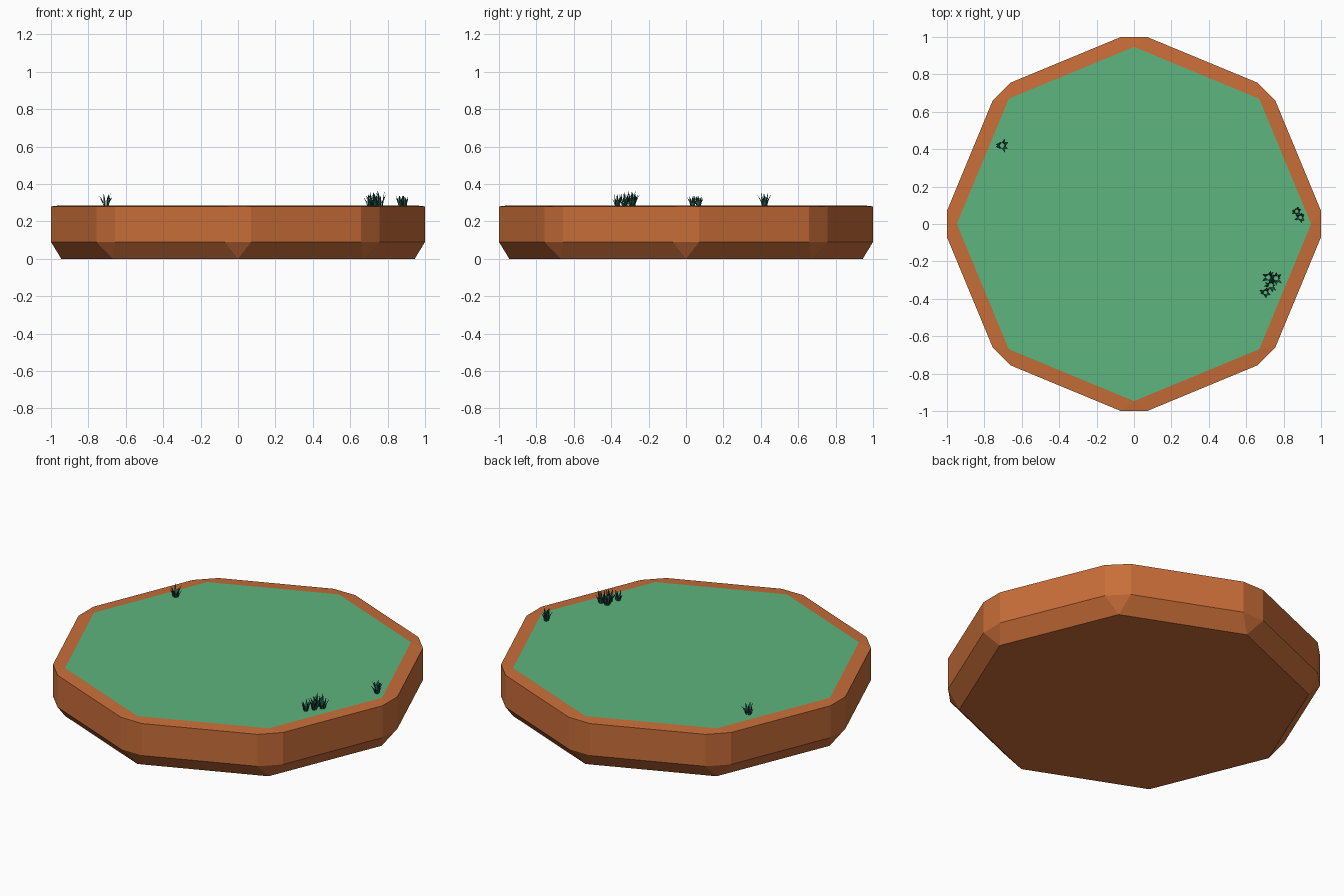
import bpy, bmesh, random
from math import cos, sin, pi
from mathutils import Vector

if "Cube" in bpy.data.objects:
    bpy.data.objects.remove(bpy.data.objects["Cube"])

random.seed(4)
TOP = 0.286


def material(name, rgb):
    m = bpy.data.materials.new(name)
    m.diffuse_color = (*rgb, 1)
    m.use_nodes = True
    m.node_tree.nodes["Principled BSDF"].inputs["Base Color"].default_value = m.diffuse_color
    return m


earth = material("earth", (0.58, 0.155, 0.04))
turf = material("turf", (0.11, 0.46, 0.21))
blade_green = material("blade_green", (0.015, 0.10, 0.075))


def finish(bm, name, *mats):
    me = bpy.data.meshes.new(name)
    bm.to_mesh(me)
    bm.free()
    for m in mats:
        me.materials.append(m)
    ob = bpy.data.objects.new(name, me)
    bpy.context.collection.objects.link(ob)
    return ob


# Octagonal ground slab: clipped corners on the wall, sharp octagons above and below
bm = bmesh.new()


def octagon(r, z):
    return [bm.verts.new((r * cos(k * pi / 4), r * sin(k * pi / 4), z)) for k in range(8)]


def clipped(z):
    ring = []
    for k in range(8):
        a = k * pi / 4
        for t in (-0.07, 0.07):  # two corners either side of each octagon point
            ring.append(bm.verts.new((cos(a) - t * sin(a), sin(a) + t * cos(a), z)))
    return ring


bottom, low, high, lawn = octagon(0.945, 0), clipped(0.09), clipped(0.28), octagon(0.947, TOP)
for i in range(16):
    j = (i + 1) % 16
    bm.faces.new((low[i], low[j], high[j], high[i]))
for k in range(8):
    n, a, b, c = (k + 1) % 8, 2 * k, 2 * k + 1, (2 * k + 2) % 16
    bm.faces.new((low[b], low[a], bottom[k]))
    bm.faces.new((low[c], low[b], bottom[k], bottom[n]))
    bm.faces.new((high[a], high[b], lawn[k]))
    bm.faces.new((high[b], high[c], lawn[n], lawn[k]))
bm.faces.new(bottom[::-1])
bm.faces.new(lawn).material_index = 1
finish(bm, "ground_slab", earth, turf)


# One curved, tapering three-sided blade
def blade(bm, base, ang, reach, height, width):
    out = Vector((cos(ang), sin(ang), 0))
    side = Vector((-sin(ang), cos(ang), 0))
    rings = []
    for t, w in ((0, 0.7), (0.4, 1.0), (0.75, 0.65)):
        p = base + out * reach * t ** 1.7 + Vector((0, 0, height * t))
        h = width * w / 2
        rings.append([bm.verts.new(q) for q in (p - side * h, p + out * h * 0.6, p + side * h)])
    tip = bm.verts.new(base + out * reach + Vector((0, 0, height)))
    for lo, hi in zip(rings, rings[1:]):
        for i in range(3):
            j = (i + 1) % 3
            bm.faces.new((lo[i], lo[j], hi[j], hi[i]))
    for i in range(3):
        bm.faces.new((rings[-1][i], rings[-1][(i + 1) % 3], tip))


def tuft(name, x, y, height, radius, count=9):
    bm = bmesh.new()
    for i in range(count):
        ang = 2 * pi * i / count + random.uniform(-0.25, 0.25)
        inner = i % 3 == 0
        base = Vector((x + 0.3 * radius * cos(ang), y + 0.3 * radius * sin(ang), TOP - 0.002))
        blade(bm, base, ang, radius * (0.25 if inner else random.uniform(0.5, 0.75)),
              height * (1 if inner else random.uniform(0.6, 0.9)), 0.012)
    bmesh.ops.recalc_face_normals(bm, faces=bm.faces)
    finish(bm, name, blade_green)


# Grass tufts near the rim
for i, (x, y, h, r) in enumerate((
        (-0.705, 0.42, 0.068, 0.042),
        (0.718, -0.285, 0.07, 0.04), (0.76, -0.29, 0.078, 0.042),
        (0.732, -0.328, 0.072, 0.04), (0.703, -0.367, 0.062, 0.034),
        (0.87, 0.068, 0.056, 0.032), (0.89, 0.035, 0.056, 0.032))):
    tuft(f"grass_tuft_{i + 1}", x, y, h, r)
